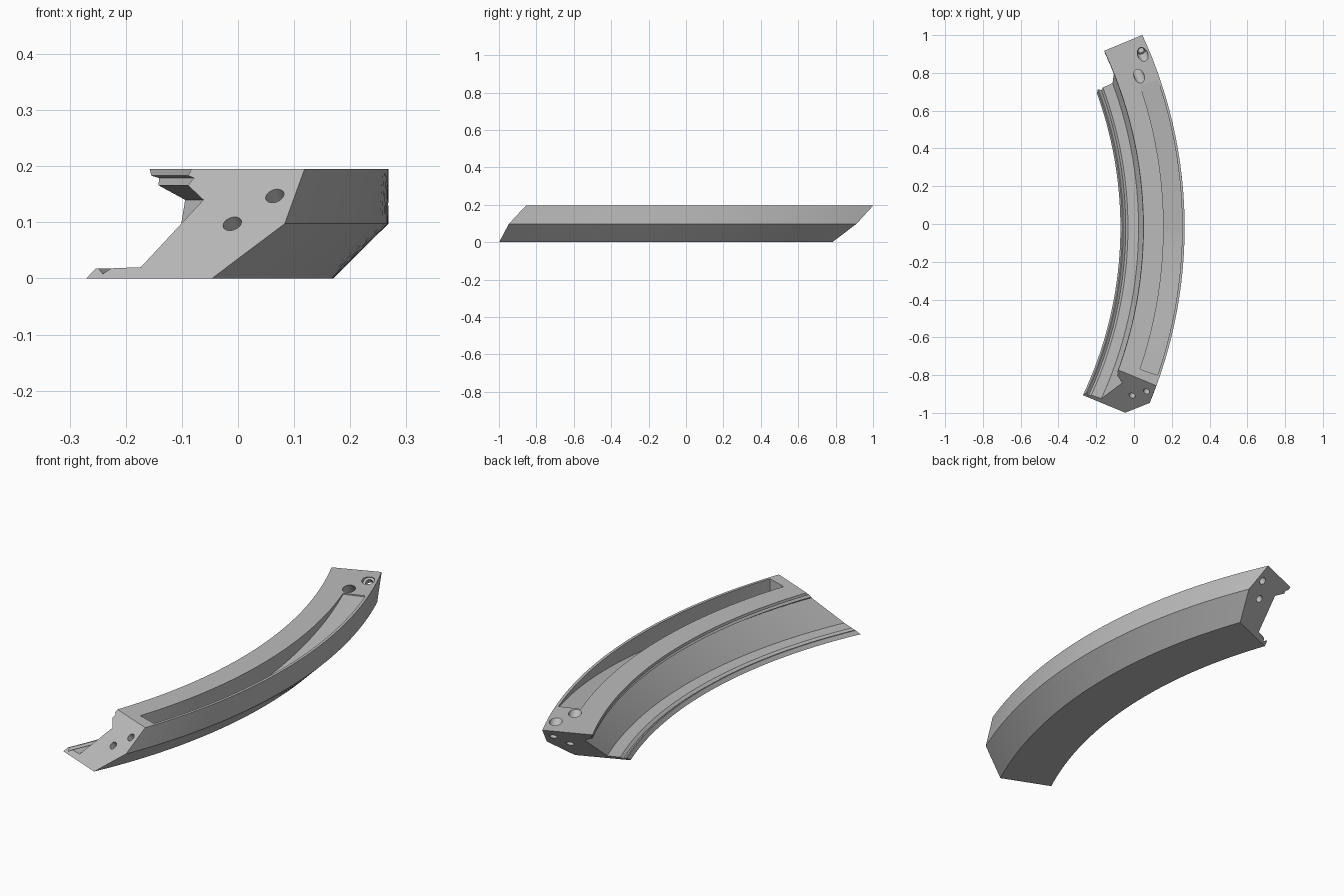
import bpy, bmesh, math
from mathutils import Vector, Matrix

if "Cube" in bpy.data.objects:
    bpy.data.objects.remove(bpy.data.objects["Cube"], do_unlink=True)

CENTRE = Vector((-2.16, -0.018, 0))   # axis of the arc
HALF = math.radians(22.5)             # half of the arc
MID_Z, TOP_Z = 0.0975, 0.195

grey = bpy.data.materials.new("plain_grey")
grey.use_nodes = True
grey.diffuse_color = (0.5, 0.5, 0.5, 1)
grey.node_tree.nodes["Principled BSDF"].inputs["Base Color"].default_value = (0.5, 0.5, 0.5, 1)


def frame(angle):
    """Radial and tangential directions at an angle on the arc."""
    c, s = math.cos(angle), math.sin(angle)
    return Vector((c, s, 0)), Vector((-s, c, 0))


def slanted(r, z, angle):
    """Point of the section on a plane leaning 45 degrees along the arc."""
    radial, along = frame(angle)
    t = z - MID_Z
    return CENTRE + radial * math.sqrt(r * r - t * t) + along * t + Vector((0, 0, z))


def upright(r, z, angle):
    return CENTRE + frame(angle)[0] * r + Vector((0, 0, z))


def make_object(name, bm):
    bmesh.ops.recalc_face_normals(bm, faces=bm.faces)
    mesh = bpy.data.meshes.new(name)
    bm.to_mesh(mesh)
    bm.free()
    obj = bpy.data.objects.new(name, mesh)
    bpy.context.collection.objects.link(obj)
    mesh.materials.append(grey)
    return obj


def sweep(name, section, place, half, steps):
    """Closed solid from a section that may vary along the arc."""
    bm = bmesh.new()
    rings = []
    for i in range(steps + 1):
        u = 2 * i / steps - 1
        rings.append([bm.verts.new(place(r, z, u * half)) for r, z in section(u)])
    for a, b in zip(rings, rings[1:]):
        for k in range(len(a)):
            j = (k + 1) % len(a)
            bm.faces.new((a[k], a[j], b[j], b[k]))
    bm.faces.new(rings[0])
    bm.faces.new(rings[-1])
    return make_object(name, bm)


def rod(name, start, end, radius):
    axis = end - start
    turn = axis.to_track_quat("Z", "Y").to_matrix().to_4x4()
    bm = bmesh.new()
    bmesh.ops.create_cone(bm, cap_ends=True, segments=32, radius1=radius, radius2=radius,
                          depth=axis.length,
                          matrix=Matrix.Translation((start + end) / 2) @ turn)
    return make_object(name, bm)


# Curved rail: chamfered outside, hooked channel with a fine groove inside
rail_section = [
    (2.428, TOP_Z), (2.428, MID_Z), (2.33, 0), (2.088, 0), (2.098, 0.018),
    (2.103, 0.018), (2.116, 0.008), (2.128, 0.018), (2.184, 0.02), (2.254, 0.14),
    (2.214, 0.166), (2.221, 0.179), (2.208, 0.183), (2.21, TOP_Z)]
rail = sweep("curved_rail", lambda u: rail_section, slanted, HALF, 48)


# Long top pocket whose floor ramps down towards the front
def pocket_section(u):
    inner = 0.115 + 0.075 * u
    outer = max(inner, 0.112)
    return [(2.317, 0.25), (2.317, inner), (2.415, outer), (2.415, 0.25)]


cutters = [sweep("pocket_cutter", pocket_section, upright, math.radians(18.9), 40)]

# Bolt holes square to both slanted ends, counterbored from the top at the back
for r, z in ((2.327, MID_Z), (2.389, 0.147)):
    for side in (-1, 1):
        along = frame(side * HALF)[1]
        inward = (along - Vector((0, 0, 1))).normalized() * -side
        start = slanted(r, z, side * HALF)
        reach = 0.06 if side < 0 else 0.25
        cutters.append(rod("bolt_hole_cutter", start - inward * 0.04, start + inward * reach, 0.017))
        if side > 0:
            cutters.append(rod("counterbore_cutter", start + inward * 0.035,
                               start + inward * 0.26, 0.027))

# Cut everything out of the rail
bpy.context.view_layer.objects.active = rail
for cutter in cutters:
    cutter.hide_render = True
    mod = rail.modifiers.new("cut", "BOOLEAN")
    mod.operation = "DIFFERENCE"
    mod.solver = "EXACT"
    mod.object = cutter
    bpy.ops.object.modifier_apply(modifier=mod.name)
    bpy.data.objects.remove(cutter, do_unlink=True)

bpy.ops.object.select_all(action="DESELECT")
rail.select_set(True)
bpy.ops.object.shade_smooth_by_angle(angle=math.radians(20))
